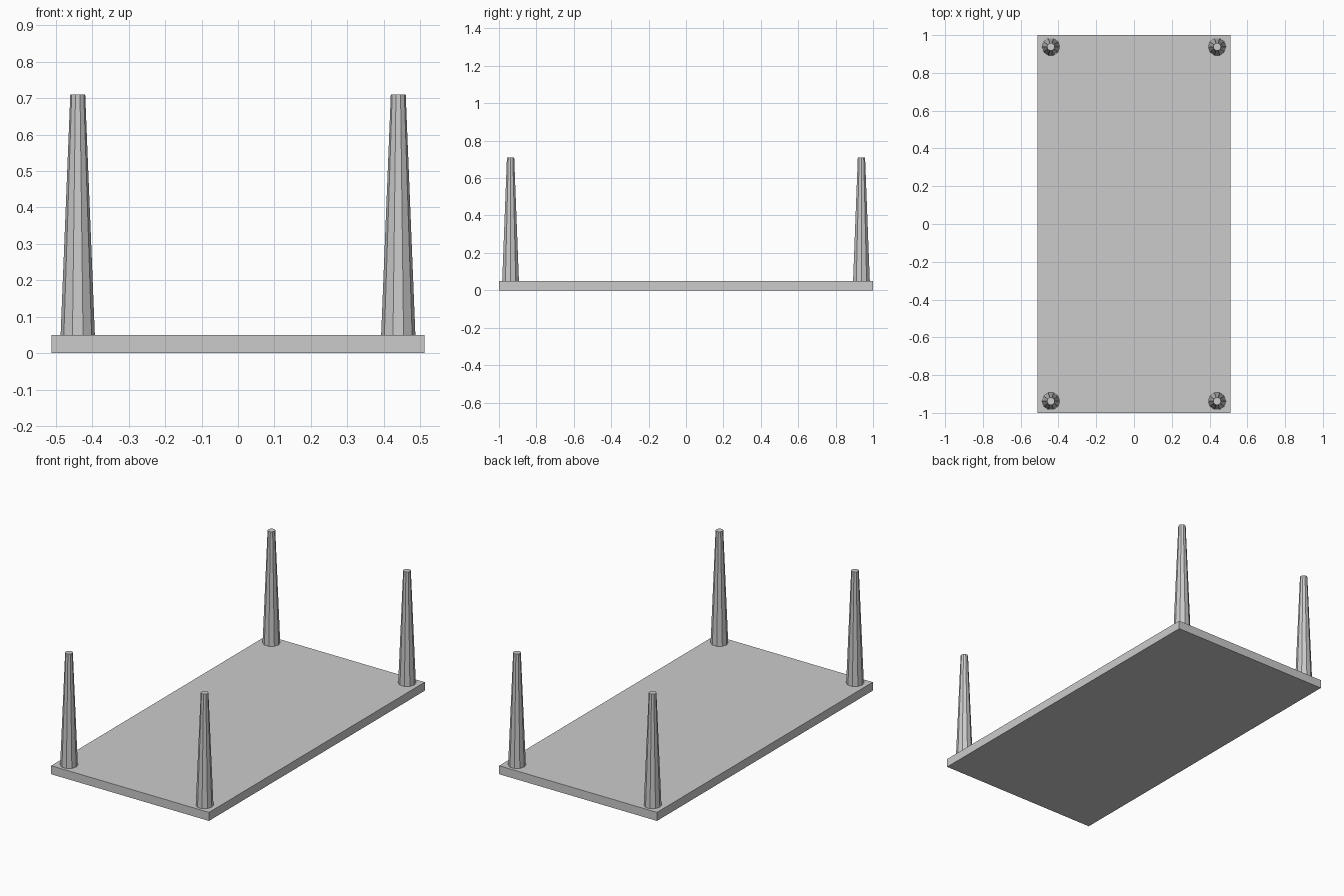
import bpy
from math import pi

if "Cube" in bpy.data.objects:
    bpy.data.objects.remove(bpy.data.objects["Cube"])

TOP_T = 0.05      # slab thickness
HEIGHT = 0.71     # overall height
LEG_X, LEG_Y = 0.44, 0.938

# Flat table slab lying on the ground
bpy.ops.mesh.primitive_cube_add(size=1, location=(0, 0, TOP_T / 2))
slab = bpy.context.object
slab.name = "table_top"
slab.scale = (1.024, 2.0, TOP_T)
bpy.ops.object.transform_apply(location=False, rotation=False, scale=True)


def add_leg(name, x, y):
    """Tapered ten-sided leg standing on the slab."""
    bpy.ops.mesh.primitive_cone_add(
        vertices=10, radius1=0.047, radius2=0.0205, depth=HEIGHT - TOP_T,
        location=(x, y, (HEIGHT + TOP_T) / 2), rotation=(0, 0, pi / 2))
    bpy.context.object.name = name


# Four legs, one in each corner
for y_name, sy in (("front", -1), ("back", 1)):
    for x_name, sx in (("left", -1), ("right", 1)):
        add_leg(f"{y_name}_{x_name}_leg", sx * LEG_X, sy * LEG_Y)
